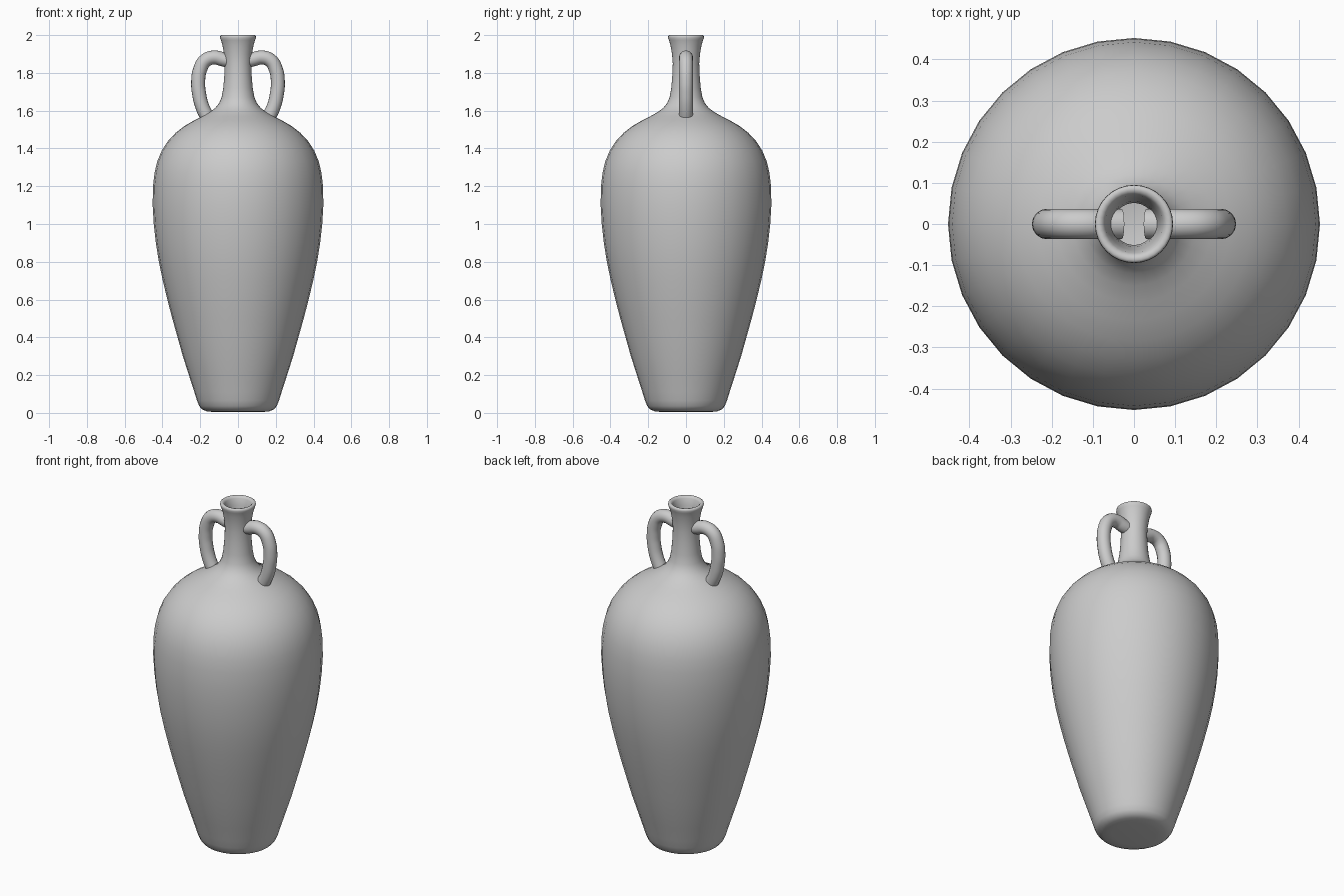
import bpy, bmesh, math

if "Cube" in bpy.data.objects:
    bpy.data.objects.remove(bpy.data.objects["Cube"])


def lathe(name, profile, sides=32):
    """Spin a list of (radius, height) points around the z axis."""
    bm = bmesh.new()
    rings = []
    for r, z in profile:
        if r == 0:
            rings.append([bm.verts.new((0, 0, z))] * sides)
        else:
            rings.append([bm.verts.new((r * math.cos(2 * math.pi * i / sides),
                                        r * math.sin(2 * math.pi * i / sides), z))
                          for i in range(sides)])
    for a, b in zip(rings, rings[1:]):
        for i in range(sides):
            j = (i + 1) % sides
            bm.faces.new(list(dict.fromkeys((a[i], a[j], b[j], b[i]))))
    for f in bm.faces:
        f.smooth = True
    bmesh.ops.recalc_face_normals(bm, faces=bm.faces)
    mesh = bpy.data.meshes.new(name)
    bm.to_mesh(mesh)
    bm.free()
    obj = bpy.data.objects.new(name, mesh)
    bpy.context.collection.objects.link(obj)
    return obj


def handle(name, side):
    """Round tube from inside the neck, over and down into the shoulder."""
    path = [(.03, 1.862), (.075, 1.87), (.125, 1.882), (.172, 1.866), (.2, 1.82),
            (.211, 1.75), (.206, 1.69), (.192, 1.63), (.168, 1.575), (.145, 1.535)]
    curve = bpy.data.curves.new(name, 'CURVE')
    curve.dimensions = '3D'
    curve.bevel_depth = .037
    curve.bevel_resolution = 6
    curve.resolution_u = 5
    curve.use_fill_caps = True
    spline = curve.splines.new('BEZIER')
    spline.bezier_points.add(len(path) - 1)
    for p, (x, z) in zip(spline.bezier_points, path):
        p.co = (side * x, 0, z)
        p.handle_left_type = p.handle_right_type = 'AUTO'
    obj = bpy.data.objects.new(name, curve)
    bpy.context.collection.objects.link(obj)


# Outer wall from the foot up to the lip
outer = [(0, .004), (.12, .004), (.165, .008), (.19, .018), (.205, .036), (.217, .065),
         (.231, .11), (.26, .2), (.292, .3), (.32, .4), (.348, .5), (.374, .6),
         (.398, .7), (.419, .8), (.435, .9), (.446, 1.0), (.452, 1.1), (.45, 1.2),
         (.442, 1.27), (.428, 1.33), (.403, 1.39), (.37, 1.44), (.33, 1.483),
         (.285, 1.518), (.235, 1.547), (.19, 1.57), (.15, 1.592), (.12, 1.615),
         (.1, 1.64), (.087, 1.67), (.078, 1.72), (.072, 1.79), (.07, 1.85),
         (.074, 1.9), (.082, 1.945), (.09, 1.973)]
# Rolled lip and the hollow inside
lip = [(.095, 1.986), (.094, 1.996), (.088, 2.0), (.078, 1.998), (.071, 1.988)]
inner = [(.063, 1.95), (.056, 1.9), (.051, 1.84), (.053, 1.76), (.06, 1.69),
         (.08, 1.63), (.13, 1.577), (.22, 1.53), (.31, 1.47), (.38, 1.39),
         (.42, 1.28), (.431, 1.1), (.425, 1.0), (.398, .8), (.353, .6),
         (.299, .4), (.24, .2), (.2, .08), (.16, .035), (0, .03)]
lathe("vase_body", outer + lip + inner)

# Pair of handles
for label, side in (("left_handle", -1), ("right_handle", 1)):
    handle(label, side)
